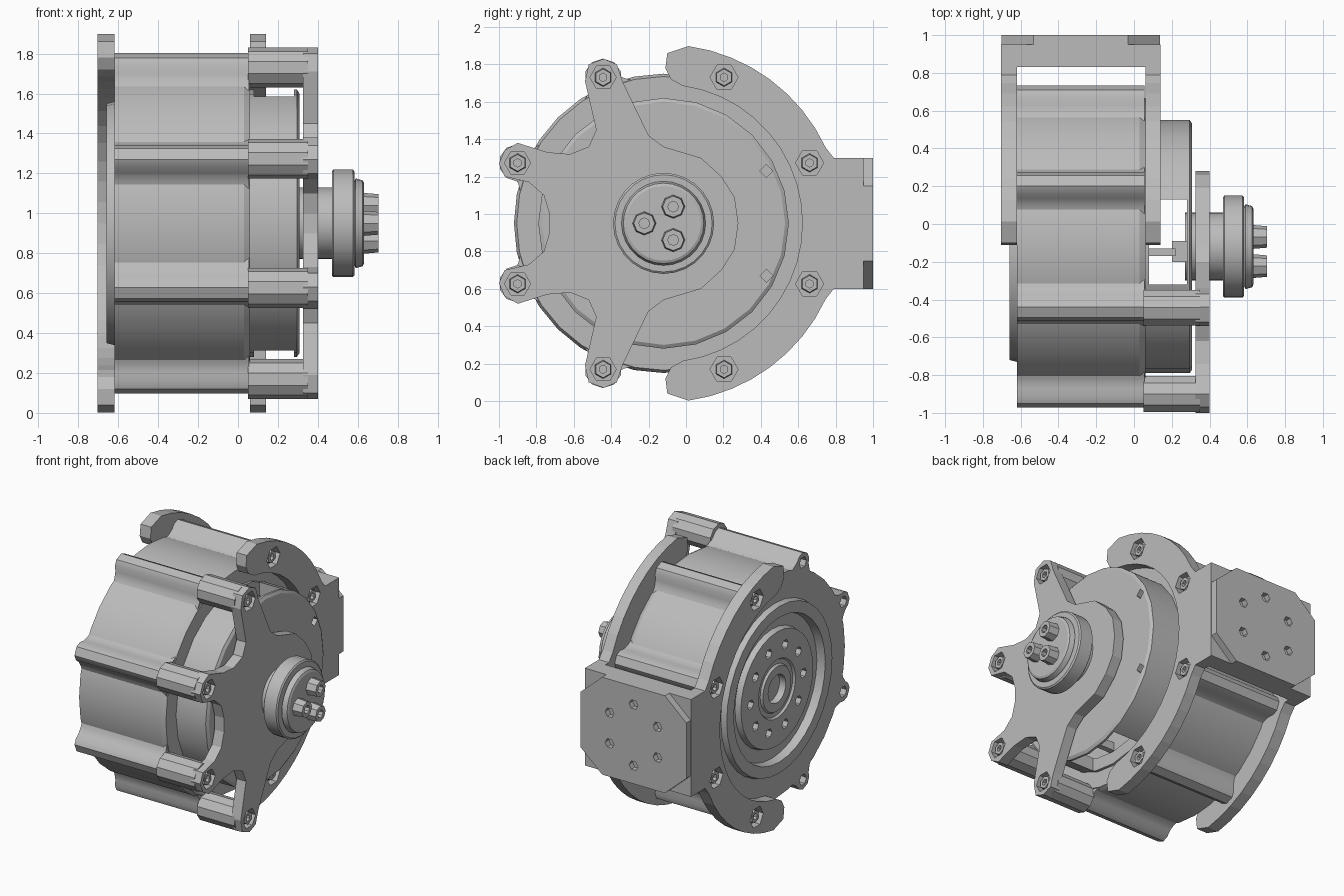
import bpy, bmesh, math
from mathutils import Vector

CY, CZ = -0.12, 0.95          # main axis, parallel to x
BOLT_R = 0.845                # bolt circle radius

if "Cube" in bpy.data.objects:
    bpy.data.objects.remove(bpy.data.objects["Cube"], do_unlink=True)

metal = bpy.data.materials.new("grey_metal")
metal.use_nodes = True
GREY = (0.5, 0.5, 0.5, 1)
metal.diffuse_color = GREY
metal.node_tree.nodes["Principled BSDF"].inputs["Base Color"].default_value = GREY


def finish(name, bm, smooth=None):
    bmesh.ops.remove_doubles(bm, verts=bm.verts, dist=1e-5)
    bmesh.ops.recalc_face_normals(bm, faces=bm.faces)
    me = bpy.data.meshes.new(name)
    bm.to_mesh(me)
    bm.free()
    me.materials.append(metal)
    ob = bpy.data.objects.new(name, me)
    bpy.context.collection.objects.link(ob)
    if smooth:
        shade(ob, smooth)
    return ob


def shade(ob, angle):
    bpy.ops.object.select_all(action='DESELECT')
    bpy.context.view_layer.objects.active = ob
    ob.select_set(True)
    bpy.ops.object.shade_smooth_by_angle(angle=math.radians(angle))


def add_prism(bm, pts, x0, x1, u=0, v=0):
    """Extrude a (y, z) outline, relative to the main axis, along x."""
    face = bm.faces.new([bm.verts.new((x0, CY + u + a, CZ + v + b)) for a, b in pts])
    moved = bmesh.ops.extrude_face_region(bm, geom=[face])["geom"]
    bmesh.ops.translate(bm, vec=(x1 - x0, 0, 0),
                        verts=[g for g in moved if isinstance(g, bmesh.types.BMVert)])


def prism(name, pts, x0, x1, smooth=None):
    bm = bmesh.new()
    add_prism(bm, pts, x0, x1)
    return finish(name, bm, smooth)


def lathe(name, profile, n, u=0, v=0, smooth=None, closed=False):
    """Spin an (x, radius) profile around an axis parallel to x."""
    bm = bmesh.new()
    vs = [bm.verts.new((x, CY + u, CZ + v + r)) for x, r in profile]
    loop = vs + vs[:1] if closed else vs
    edges = [bm.edges.new(p) for p in zip(loop, loop[1:])]
    bmesh.ops.spin(bm, geom=vs + edges, cent=(0, CY + u, CZ + v), axis=(1, 0, 0),
                   angle=math.tau, steps=n)
    return finish(name, bm, smooth)


def polar(r, deg):
    a = math.radians(deg)
    return r * math.cos(a), r * math.sin(a)


def arc(r, a0, a1, n):
    return [polar(r, a0 + (a1 - a0) * i / n) for i in range(n + 1)]


def ngon(r, n):
    return [polar(r, 360 * i / n) for i in range(n)]


def mirrored(half):
    return half + [(a, -b) for a, b in reversed(half) if abs(b) > 1e-6]


def cut(ob, bm):
    cutter = finish("cutter", bm)
    cutter.hide_render = True
    mod = ob.modifiers.new("cut", 'BOOLEAN')
    mod.operation, mod.solver, mod.object = 'DIFFERENCE', 'EXACT', cutter
    bpy.ops.object.select_all(action='DESELECT')
    bpy.context.view_layer.objects.active = ob
    bpy.ops.object.modifier_apply(modifier=mod.name)
    bpy.data.objects.remove(cutter, do_unlink=True)


def holes(ob, spots, r, n, x0, x1):
    bm = bmesh.new()
    for u, v in spots:
        add_prism(bm, ngon(r, n), x0, x1, u, v)
    cut(ob, bm)


def box(bm, lo, hi):
    lo, hi = Vector(lo), Vector(hi)
    vs = bmesh.ops.create_cube(bm, size=1)["verts"]
    bmesh.ops.scale(bm, vec=hi - lo, verts=vs)
    bmesh.ops.translate(bm, vec=(lo + hi) / 2, verts=vs)


def bolt(name, spot, r, x0, x1, n=6):
    """Socket head with an open centre."""
    lathe(name, [(x0, 0), (x0, r), (x1, r * 0.9), (x1, r * 0.45),
                 (x0 + (x1 - x0) * 0.4, r * 0.45), (x0 + (x1 - x0) * 0.4, 0)], n, *spot)


bolts = [polar(BOLT_R, 22.5 + 45 * i) for i in range(8)]
back_bolts = [p for p in bolts if p[0] > 0]
front_bolts = [p for p in bolts if p[0] < 0]

# Main housing with its stepped output face
housing = lathe("housing", [(-0.59, 0), (-0.59, 0.1), (-0.64, 0.1), (-0.64, 0.16), (-0.625, 0.17),
                            (-0.625, 0.2), (-0.64, 0.21), (-0.64, 0.41), (-0.60, 0.42),
                            (-0.60, 0.51), (-0.66, 0.52), (-0.66, 0.6), (-0.62, 0.61),
                            (-0.62, 0.8), (0.03, 0.8), (0.06, 0.785), (0.06, 0)], 32)
holes(housing, [polar(0.3, 36 * i) for i in range(10)], 0.035, 6, -0.7, -0.58)
shade(housing, 25)

# Ribs along the housing, one per bolt
for i in range(8):
    a = math.radians(22.5 + 45 * i)
    half = [(0.77, 0.14), (0.80, 0.10), (0.84, 0.072), (0.88, 0.06), (0.91, 0.03)]
    pts = [(r * math.cos(a) - t * math.sin(a), r * math.sin(a) + t * math.cos(a))
           for r, t in mirrored(half)]
    rib = prism("housing_rib", pts, -0.62, 0.055)
    holes(rib, [bolts[i]], 0.04, 6, -0.7, -0.57)
    shade(rib, 40)

# C-shaped bracket plates on both ends of the housing
c_half = ([(1.07, 0.35), (0.91, 0.35)] + arc(0.957, 25, 82, 8)
          + [(0.02, 0.91), (0.01, 0.83), (0.04, 0.77)] + arc(0.742, 82, 0, 10))
for name, x0, x1, face, d in (("right_bracket_plate", 0.06, 0.14, 0.14, -1),
                              ("left_bracket_plate", -0.705, -0.62, -0.705, 1)):
    plate = prism(name, mirrored(c_half), x0, x1)
    holes(plate, back_bolts, 0.075, 6, face - d * 0.05, face + d * 0.05)
    for p in back_bolts:
        bolt("bracket_bolt", p, 0.05, face + d * 0.05, face + d * 0.012)

# Rear mounting block with raised octagonal pad
bm = bmesh.new()
box(bm, (-0.705, 0.83, 0.6), (0.14, 0.95, 1.3))
finish("mounting_block", bm)
bm = bmesh.new()
MX = -0.2825
outline = [(sx * a, sz * b) for sx, sz, ps in (
    (1, 1, [(0.42, 0.2), (0.25, 0.35)]), (-1, 1, [(0.25, 0.35), (0.42, 0.2)]),
    (-1, -1, [(0.42, 0.2), (0.25, 0.35)]), (1, -1, [(0.25, 0.35), (0.42, 0.2)])) for a, b in ps]
f = bm.faces.new([bm.verts.new((MX + a, 0.95, CZ + b)) for a, b in outline])
top = bmesh.ops.extrude_face_region(bm, geom=[f])["geom"]
bmesh.ops.translate(bm, vec=(0, 0.05, 0), verts=[g for g in top if isinstance(g, bmesh.types.BMVert)])
pad = finish("mounting_pad", bm)
bm = bmesh.new()
for i in range(6):
    a, b = polar(0.22, 30 + 60 * i)
    ring = [bm.verts.new((MX + a + p, 0.96, CZ + b + q)) for p, q in ngon(0.035, 6)]
    top = bmesh.ops.extrude_face_region(bm, geom=[bm.faces.new(ring)])["geom"]
    bmesh.ops.translate(bm, vec=(0, 0.1, 0), verts=[g for g in top if isinstance(g, bmesh.types.BMVert)])
cut(pad, bm)

# Hollow motor cover, open at top and bottom
cover = lathe("motor_cover", [(0.05, 0.67), (0.295, 0.67), (0.308, 0.65), (0.308, 0.1),
                              (0.28, 0.1), (0.28, 0.58), (0.05, 0.58)], 24, closed=True)
bm = bmesh.new()
box(bm, (0.08, -0.32, 0), (0.28, 0.13, 2))
cut(cover, bm)
holes(cover, [(0.55, 0.28), (0.55, -0.28)], 0.035, 4, 0.25, 0.35)
shade(cover, 20)
bm = bmesh.new()
for s in (-1, 1):
    box(bm, (0.2, -0.2, CZ + s * 0.5 - 0.05), (0.29, -0.09, CZ + s * 0.5 + 0.05))
    box(bm, (0.06, -0.17, CZ + s * 0.53 - 0.03), (0.22, -0.13, CZ + s * 0.53 + 0.03))
finish("cover_terminals", bm)

# Four-armed front carrier with its standing legs
half = [(0.4, 0), (0.38, 0.14), (0.31, 0.25), (0.2, 0.35), (0, 0.41), (-0.08, 0.47),
        (-0.22, 0.76), (-0.25, 0.85), (-0.32, 0.88), (-0.40, 0.85), (-0.42, 0.76),
        (-0.36, 0.5), (-0.40, 0.41), (-0.5, 0.37), (-0.62, 0.38), (-0.78, 0.43),
        (-0.85, 0.39), (-0.88, 0.32), (-0.85, 0.25), (-0.72, 0.22), (-0.64, 0.15), (-0.61, 0.05)]
carrier = prism("carrier_plate", mirrored(half), 0.325, 0.4)
holes(carrier, front_bolts, 0.07, 6, 0.35, 0.45)
for p in front_bolts:
    lathe("carrier_leg", [(0.05, 0), (0.05, 0.1), (0.35, 0.1), (0.35, 0)], 10, *p)
    bolt("carrier_bolt", p, 0.05, 0.35, 0.39)

# Output hub and its three screws
lathe("output_hub", [(0.27, 0), (0.27, 0.18), (0.47, 0.18), (0.47, 0.26), (0.478, 0.27),
                     (0.575, 0.27), (0.583, 0.26), (0.583, 0.21), (0.59, 0.225), (0.625, 0.215),
                     (0.632, 0.2), (0.632, 0)], 28, smooth=25)
for i in range(3):
    bolt("hub_screw", polar(0.103, 60 + 120 * i), 0.063, 0.63, 0.705, 8)
